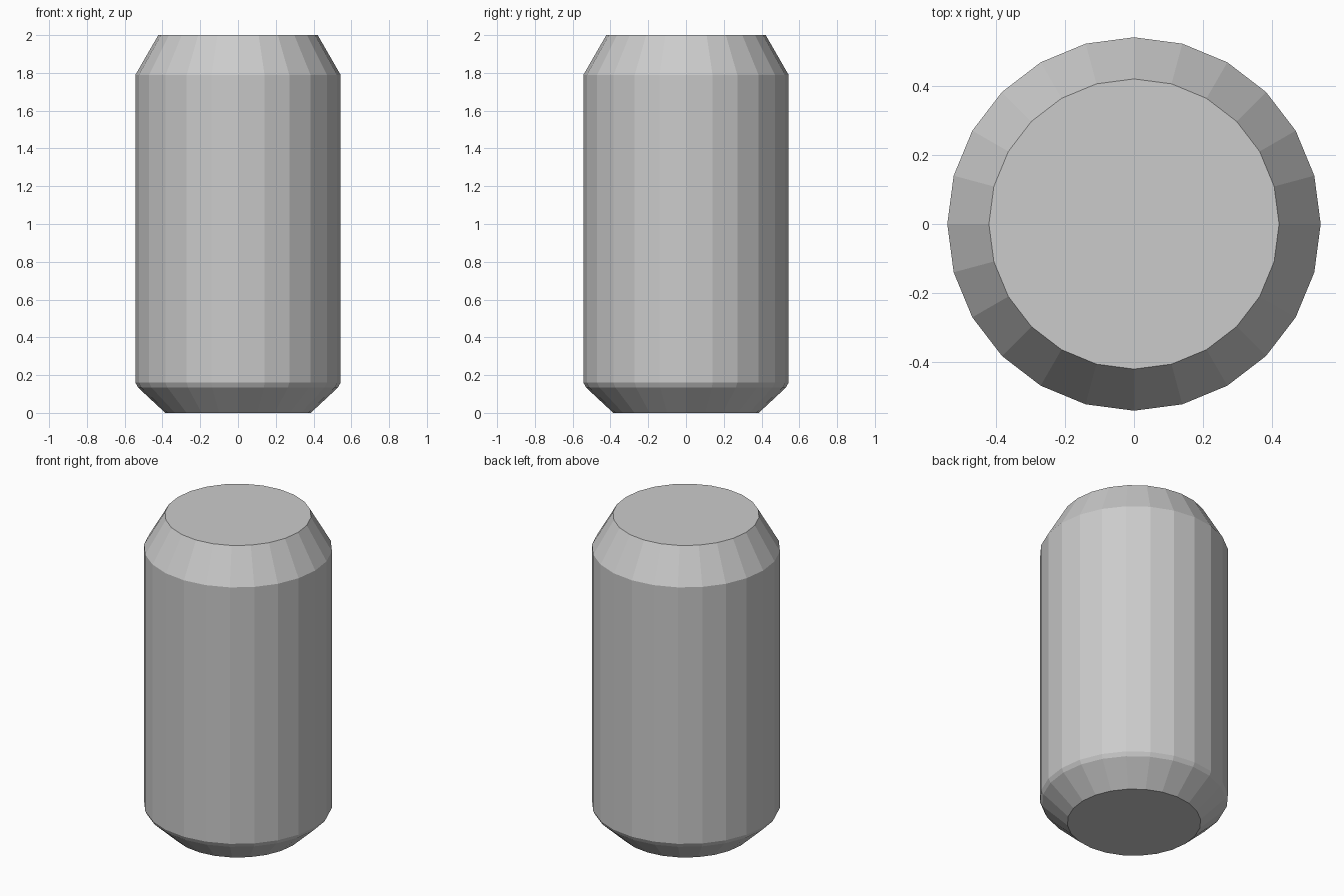
import bpy, bmesh, math

if "Cube" in bpy.data.objects:
    bpy.data.objects.remove(bpy.data.objects["Cube"])

SIDES = 24
# Radius and height of each ring, bottom to top
PROFILE = [(0.385, 0.0), (0.53, 0.135), (0.543, 0.16), (0.543, 1.79), (0.422, 2.0)]

# Can body: turned profile with flat end caps
bm = bmesh.new()
rings = []
for r, z in PROFILE:
    ring = []
    for i in range(SIDES):
        a = 2 * math.pi * i / SIDES
        ring.append(bm.verts.new((r * math.cos(a), r * math.sin(a), z)))
    rings.append(ring)

for low, high in zip(rings, rings[1:]):
    for i in range(SIDES):
        j = (i + 1) % SIDES
        bm.faces.new((low[i], low[j], high[j], high[i]))

# Bottom and top caps
bm.faces.new(list(reversed(rings[0])))
bm.faces.new(rings[-1])

mesh = bpy.data.meshes.new("can_body")
bm.to_mesh(mesh)
bm.free()
bpy.context.collection.objects.link(bpy.data.objects.new("can_body", mesh))
